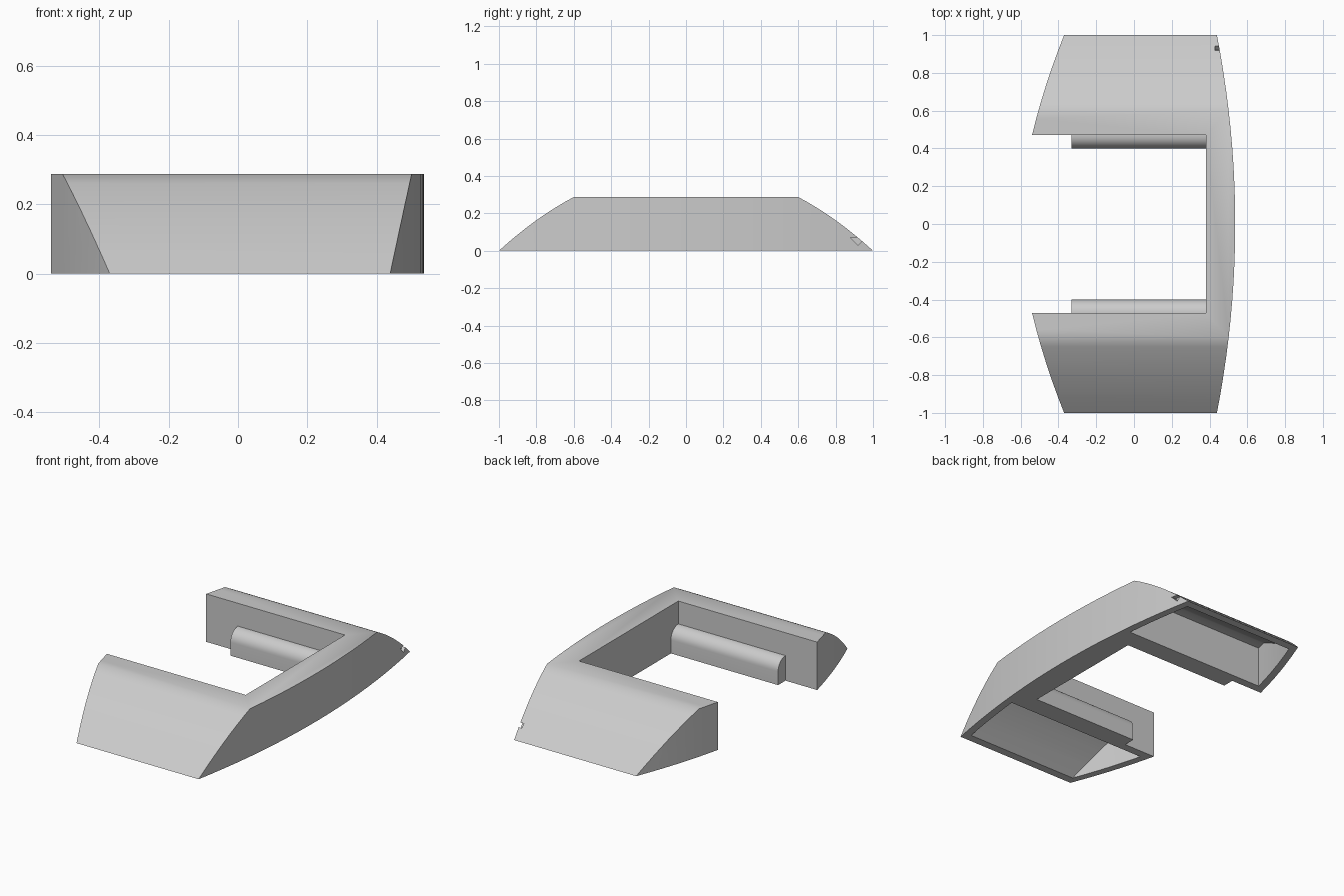
import bpy, bmesh, math

cube = bpy.data.objects.get("Cube")
if cube:
    bpy.data.objects.remove(cube, do_unlink=True)

HEIGHT = 0.287   # overall height
WALL = 0.05      # shell thickness
SLOT_Y = 0.47    # half width of the open slot
SLOT_X = 0.38    # inner face of the spine

grey = bpy.data.materials.new("plain grey")
grey.use_nodes = True
colour = (0.6, 0.6, 0.6, 1)
grey.diffuse_color = colour
grey.node_tree.nodes["Principled BSDF"].inputs["Base Color"].default_value = colour


def prism(name, points, axis, low, high):
    """Extrude a 2D outline: (y, z) along x, or (x, y) along z."""
    bm = bmesh.new()
    place = (lambda p: (low, p[0], p[1])) if axis == "x" else (lambda p: (p[0], p[1], low))
    face = bm.faces.new([bm.verts.new(place(p)) for p in points])
    ext = bmesh.ops.extrude_face_region(bm, geom=[face])
    verts = [v for v in ext["geom"] if isinstance(v, bmesh.types.BMVert)]
    d = high - low
    bmesh.ops.translate(bm, verts=verts, vec=(d, 0, 0) if axis == "x" else (0, 0, d))
    bmesh.ops.recalc_face_normals(bm, faces=bm.faces)
    mesh = bpy.data.meshes.new(name)
    bm.to_mesh(mesh)
    bm.free()
    mesh.materials.append(grey)
    obj = bpy.data.objects.new(name, mesh)
    bpy.context.collection.objects.link(obj)
    return obj


def combine(obj, cutter, operation):
    """Apply a boolean and discard the cutter."""
    mod = obj.modifiers.new("cut", "BOOLEAN")
    mod.operation, mod.object, mod.solver = operation, cutter, "EXACT"
    bpy.context.view_layer.objects.active = obj
    bpy.ops.object.modifier_apply(modifier=mod.name)
    bpy.data.objects.remove(cutter, do_unlink=True)


def smooth(obj):
    bpy.ops.object.select_all(action="DESELECT")
    obj.select_set(True)
    bpy.context.view_layer.objects.active = obj
    bpy.ops.object.shade_smooth_by_angle(angle=math.radians(30))


def spine_x(y):
    return 0.536 - 0.097 * y * y


def tip_x(y):
    t = (abs(y) - SLOT_Y) / (1 - SLOT_Y)
    return -0.54 + 0.17 * (0.75 * t + 0.25 * t * t)


def slope_z(t):
    """Height of the bowed outer slope, from foot (0) to crest (1)."""
    return HEIGHT * (1.27 * t - 0.27 * t * t)


def steps(a, b, n):
    return [a + (b - a) * i / n for i in range(n + 1)]


# Body: bowed side profile crossed with the C-shaped plan
slope = [(1 - 0.4 * t, slope_z(t)) for t in steps(0, 1, 8)]
side = slope + [(-y, z) for y, z in reversed(slope)]
body = prism("clip_body", side, "x", -1, 1)

plan = [(spine_x(y), y) for y in steps(-1, 1, 20)]
plan += [(tip_x(y), y) for y in steps(1, SLOT_Y, 6)]
plan += [(SLOT_X, SLOT_Y), (SLOT_X, -SLOT_Y)]
plan += [(tip_x(y), y) for y in steps(-SLOT_Y, -1, 6)]
combine(body, prism("plan", plan, "z", -0.2, 0.6), "INTERSECT")

# Hollow underside of each arm
for s in (1, -1):
    low, high = SLOT_Y + WALL, 1 - WALL
    hollow_side = [(s * low, -0.1), (s * high, -0.1)]
    hollow_side += [(s * (high - 0.37 * t), slope_z(t) * (1 - 0.04 / HEIGHT)) for t in steps(0, 1, 8)]
    hollow_side += [(s * low, HEIGHT - 0.04)]
    hollow = prism("hollow", hollow_side, "x", -1, 1)
    outline = [(spine_x(y) - 0.045, s * y) for y in steps(low, high, 5)]
    outline += [(tip_x(y) + 0.045, s * y) for y in steps(high, low, 5)]
    combine(hollow, prism("hollow_plan", outline, "z", -0.3, 0.6), "INTERSECT")
    combine(body, hollow, "DIFFERENCE")

# Small nick at the rear outer corner
nick = prism("nick", [(0.88, 0.07), (0.96, 0.07), (0.92, 0.03)], "x", 0.43, 0.6)
combine(body, nick, "DIFFERENCE")
smooth(body)

# Rounded gripping ridges along the inner faces of the arms
for s, name in ((1, "back_ridge"), (-1, "front_ridge")):
    r = 0.07
    arc = [(s * (SLOT_Y - r * math.cos(a)), 0.08 + r * math.sin(a))
           for a in steps(0, math.pi / 2, 10)]
    root = s * (SLOT_Y + 0.01)
    ridge = prism(name, [(root, 0), (s * (SLOT_Y - r), 0)] + arc + [(root, 0.15)],
                  "x", -0.33, SLOT_X + 0.01)
    smooth(ridge)
